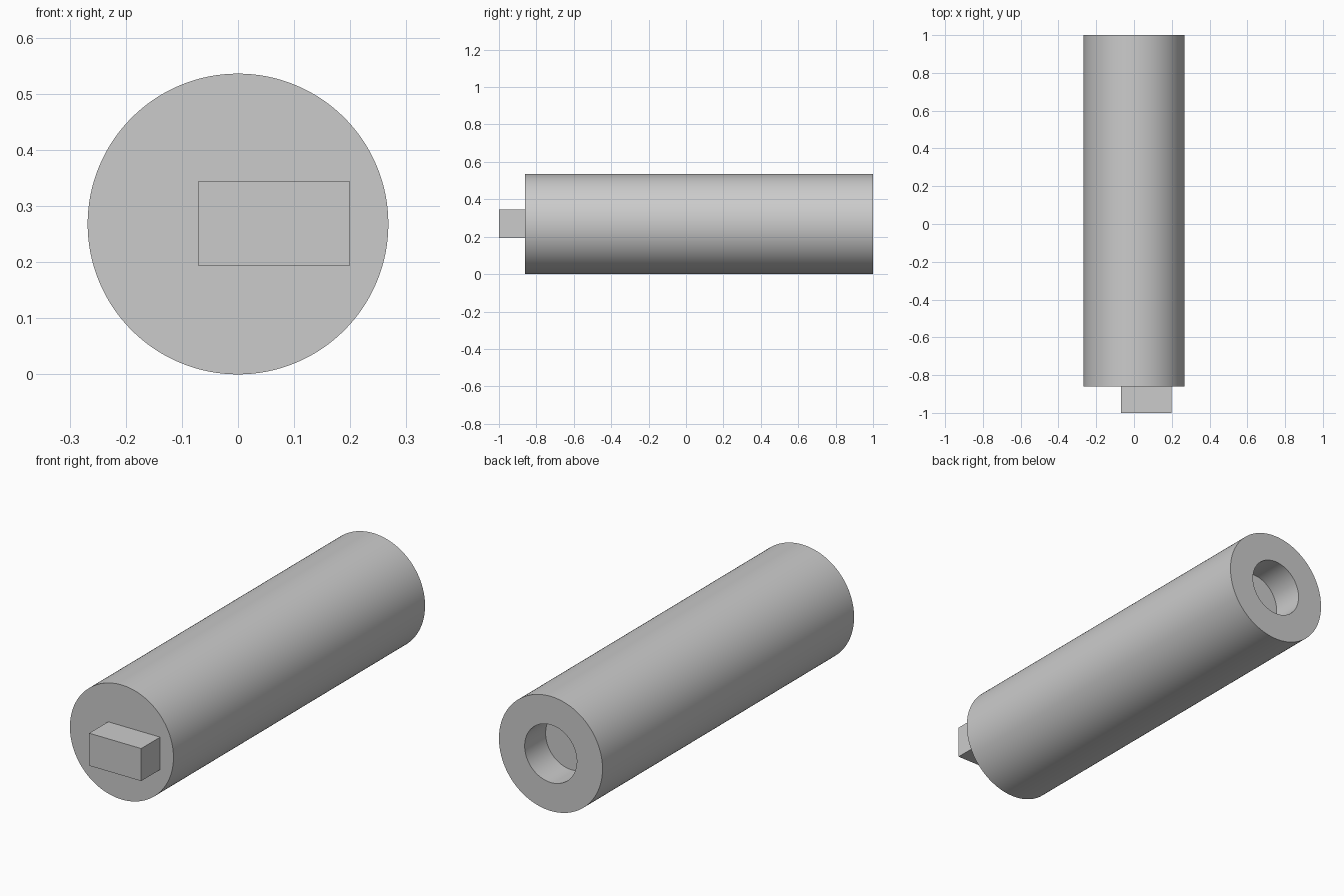
import bpy, bmesh, math
from mathutils import Matrix, Vector

cube = bpy.data.objects.get("Cube")
if cube:
    bpy.data.objects.remove(cube, do_unlink=True)

grey = bpy.data.materials.new("plain_grey")
grey.use_nodes = True
colour = (0.6, 0.6, 0.6, 1)
grey.diffuse_color = colour
grey.node_tree.nodes["Principled BSDF"].inputs["Base Color"].default_value = colour

RADIUS, BORE = 0.268, 0.135
FRONT, BACK, BORE_FLOOR = -0.86, 1.0, 0.845
SEGMENTS = 128


def add_object(name, bm):
    bmesh.ops.recalc_face_normals(bm, faces=bm.faces)
    mesh = bpy.data.meshes.new(name)
    bm.to_mesh(mesh)
    bm.free()
    mesh.materials.append(grey)
    obj = bpy.data.objects.new(name, mesh)
    bpy.context.collection.objects.link(obj)
    return obj


# Round body with a blind bore in the back end, revolved about the y axis
bm = bmesh.new()
profile = [(0, FRONT), (RADIUS, FRONT), (RADIUS, BACK),
           (BORE, BACK), (BORE, BORE_FLOOR), (0, BORE_FLOOR)]
verts = [bm.verts.new((r, y, RADIUS)) for r, y in profile]
edges = [bm.edges.new(pair) for pair in zip(verts, verts[1:])]
bmesh.ops.spin(bm, geom=verts + edges, cent=(0, 0, RADIUS), axis=(0, 1, 0),
               angle=math.tau, steps=SEGMENTS, use_duplicate=False)
bmesh.ops.remove_doubles(bm, verts=bm.verts, dist=1e-5)
body = add_object("body", bm)
bpy.ops.object.select_all(action='DESELECT')
body.select_set(True)
bpy.context.view_layer.objects.active = body
bpy.ops.object.shade_smooth_by_angle(angle=math.radians(30))

# Off-centre rectangular tab on the front end
bm = bmesh.new()
low, high = Vector((-0.07, -1, 0.193)), Vector((0.199, FRONT, 0.345))
bmesh.ops.create_cube(bm, size=1, matrix=Matrix.Translation((low + high) / 2)
                      @ Matrix.Diagonal((*(high - low), 1)))
add_object("front_tab", bm)
